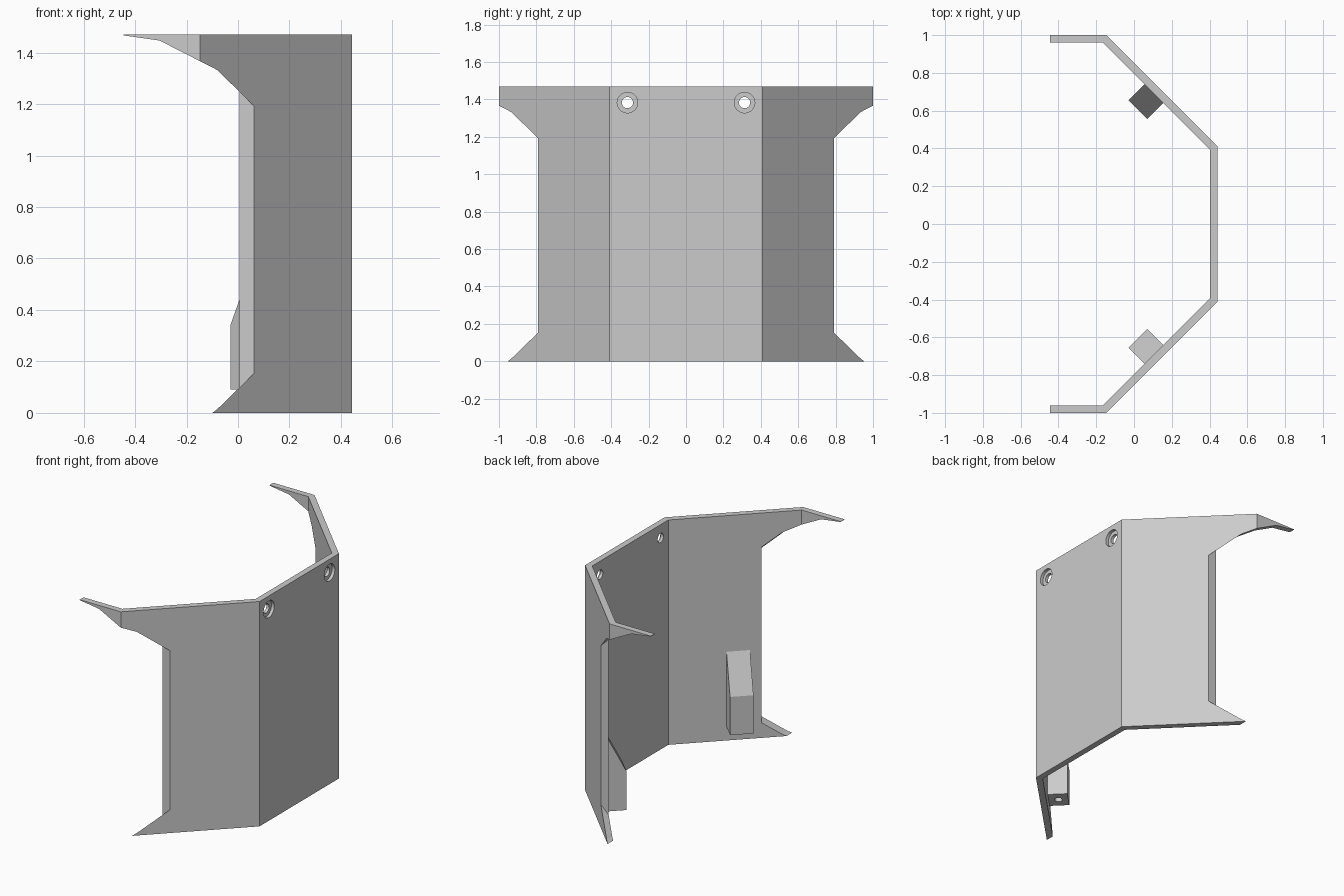
import bpy, bmesh, math
from mathutils import Matrix, Vector

old = bpy.data.objects.get("Cube")
if old:
    bpy.data.objects.remove(old, do_unlink=True)

grey = bpy.data.materials.new("light_grey")
grey.use_nodes = True
colour = (0.6, 0.6, 0.6, 1)
grey.diffuse_color = colour
grey.node_tree.nodes["Principled BSDF"].inputs["Base Color"].default_value = colour


def prism(name, points, shift):
    """Extrude a flat polygon of 3D points along a vector."""
    bm = bmesh.new()
    face = bm.faces.new([bm.verts.new(p) for p in points])
    moved = bmesh.ops.extrude_face_region(bm, geom=[face])["geom"]
    verts = [g for g in moved if isinstance(g, bmesh.types.BMVert)]
    bmesh.ops.translate(bm, verts=verts, vec=shift)
    bmesh.ops.recalc_face_normals(bm, faces=bm.faces)
    return finish(name, bm)


def cylinder(name, radius, depth, centre, axis):
    bm = bmesh.new()
    turn = Vector(axis).to_track_quat("Z", "Y").to_matrix().to_4x4()
    bmesh.ops.create_cone(bm, cap_ends=True, segments=32, radius1=radius, radius2=radius,
                          depth=depth, matrix=Matrix.Translation(centre) @ turn)
    return finish(name, bm)


def finish(name, bm):
    mesh = bpy.data.meshes.new(name)
    bm.to_mesh(mesh)
    bm.free()
    mesh.materials.append(grey)
    obj = bpy.data.objects.new(name, mesh)
    bpy.context.collection.objects.link(obj)
    return obj


def cut(target, cutters):
    """Subtract the cutters, bake the result and drop the cutters."""
    for c in cutters:
        c.hide_render = True
        mod = target.modifiers.new("cut", "BOOLEAN")
        mod.operation, mod.solver, mod.object = "DIFFERENCE", "EXACT", c
    bpy.context.view_layer.update()
    baked = target.evaluated_get(bpy.context.evaluated_depsgraph_get())
    mesh = bpy.data.meshes.new_from_object(baked)
    target.modifiers.clear()
    target.data = mesh
    for c in cutters:
        bpy.data.objects.remove(c, do_unlink=True)


# Folded sheet: half of the plan outline, mirrored across y
height = 1.47
outer = [(-0.445, -1), (-0.147, -1), (0.443, -0.41)]
inner = [(-0.445, -0.96), (-0.164, -0.96), (0.403, -0.393)]
flip = lambda path: [(x, -y) for x, y in reversed(path)]
plan = outer + flip(outer) + flip(inner)[::-1][::-1]
plan = outer + flip(outer) + [(x, -y) for x, y in inner] + inner[::-1]
folded_shell = prism("folded_shell", [(x, y, 0) for x, y in plan], (0, 0, height))

# Side openings that leave the upper arms and lower feet
opening = [(0.064, 1.19), (-0.08, 1.332), (-0.305, 1.447), (-0.445, 1.467), (-1, 1.467),
           (-1, -0.1), (-0.2, -0.1), (-0.1, 0), (-0.08, 0.015), (0.064, 0.155)]
cutters = [prism("opening_cutter", [(x, s * 0.79, z) for x, z in opening], (0, s, 0))
           for s in (-1, 1)]

# Counterbored screw holes near the top of the middle panel
for s in (-1, 1):
    spot = (0.443, s * 0.313, 1.383)
    cutters.append(cylinder("hole_cutter", 0.03, 0.3, spot, (1, 0, 0)))
    cutters.append(cylinder("bore_cutter", 0.055, 0.04, spot, (1, 0, 0)))
cut(folded_shell, cutters)

# Sloped mounting blocks on the inner faces, each with a hole underneath
side = [(-0.01, 0.09), (0.121, 0.09), (0.121, 0.34), (0, 0.58), (-0.01, 0.58)]
width = 0.141
for s, name in ((-1, "front_block"), (1, "back_block")):
    normal = Vector((-1, -s, 0)).normalized()
    along = Vector((-1, s, 0)).normalized()
    wall = Vector((0.1055, s * 0.6905, 0))
    start = wall - along * width / 2
    block = prism(name, [start + normal * d + Vector((0, 0, z)) for d, z in side], along * width)
    centre = wall + normal * 0.06 + Vector((0, 0, 0.09))
    cut(block, [cylinder("screw_cutter", 0.024, 0.4, centre, (0, 0, 1))])
